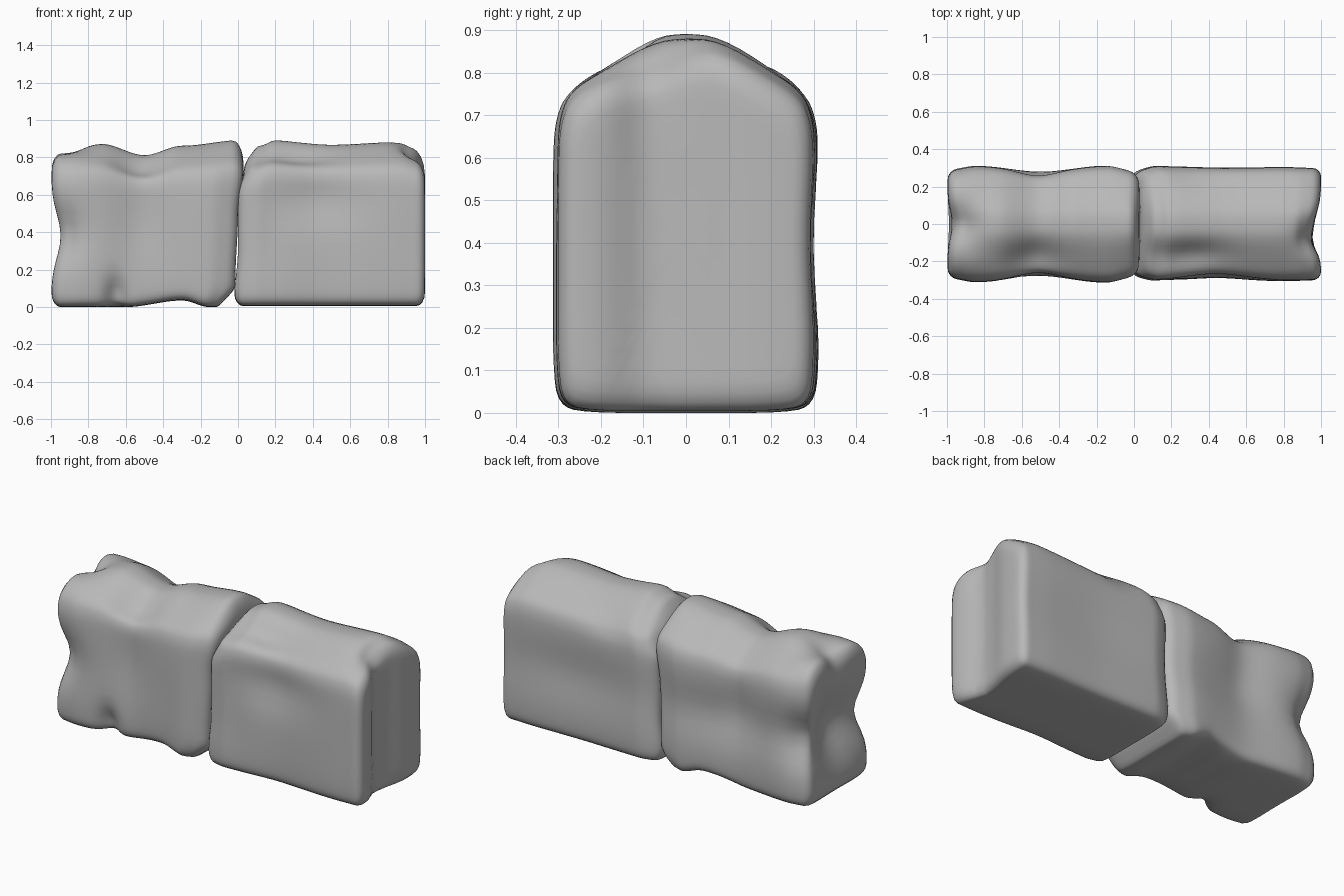
import bpy
import bmesh
from math import exp, sin, cos, pi
from mathutils import Vector

cube = bpy.data.objects.get("Cube")
if cube:
    bpy.data.objects.remove(cube, do_unlink=True)

stone = bpy.data.materials.new("grey stone")
stone.use_nodes = True
colour = (0.48, 0.48, 0.48, 1)
stone.diffuse_color = colour
stone.node_tree.nodes["Principled BSDF"].inputs["Base Color"].default_value = colour

MIDDLE = 0.42


def interp(points, v):
    """Eased interpolation through sorted (position, value) pairs."""
    if v <= points[0][0]:
        return points[0][1]
    for (a, p), (b, q) in zip(points, points[1:]):
        if v <= b:
            t = (v - a) / (b - a)
            return p + (q - p) * t * t * (3 - 2 * t)
    return points[-1][1]


def round_profile():
    """Closed cross-section with a ridged top, corners cut smooth."""
    half = [(0.24, 0), (0.295, 0.02), (0.308, 0.1), (0.308, 0.35), (0.308, 0.62),
            (0.3, 0.7), (0.275, 0.755), (0.2, 0.805), (0.08, 0.875)]
    loop = [(0, 0)] + half + [(0, 0.885)] + [(-y, z) for y, z in reversed(half)]
    for _ in range(2):
        cut = []
        for (a, b), (c, d) in zip(loop, loop[1:] + loop[:1]):
            cut.append((a * .75 + c * .25, b * .75 + d * .25))
            cut.append((a * .25 + c * .75, b * .25 + d * .75))
        loop = cut
    return loop


PROFILE = round_profile()


def build_block(name, x0, x1, bevel, top, base, depth, lean, dents):
    # Each end is a flat cap of shrinking rings inside a rounded edge:
    # (distance from the end, scale, inset)
    end = [(0, s, bevel) for s in (0.04, 0.2, 0.35, 0.5, 0.65, 0.8, 0.9)]
    for i in range(5):
        a = pi / 2 * i / 4
        end.append((bevel * (1 - cos(a)), 1, bevel * (1 - sin(a))))
    steps = 46
    span = x1 - x0 - 2 * bevel
    stations = [(x0 + o, s, i) for o, s, i in end]
    stations += [(x0 + bevel + span * k / steps, 1, 0) for k in range(1, steps)]
    stations += [(x1 - o, s, i) for o, s, i in reversed(end)]

    bm = bmesh.new()
    rings = []
    for x, s, inset in stations:
        ring = []
        near = max(0, 1 - abs(x) / 0.3)
        for y, z in PROFILE:
            z += (interp(top, x) - 0.88) * max(0, (z - MIDDLE) / 0.46)
            z += interp(base, x) * max(0, 1 - z / MIDDLE)
            y *= interp(depth, x) / 0.305
            y *= s * (1 - inset / 0.3)
            # The rounding is taller than it is wide
            z = MIDDLE + (z - MIDDLE) * s * (1 - 1.6 * inset / 0.44)
            p = Vector((x + interp(lean, z) * near, y, z))
            push = Vector()
            for centre, radius, move in dents:
                d = sum(((p[i] - centre[i]) / radius[i]) ** 2 for i in range(3))
                push += Vector(move) * exp(-d)
            ring.append(bm.verts.new(p + push))
        rings.append(ring)
    n = len(PROFILE)
    for a, b in zip(rings, rings[1:]):
        for i in range(n):
            j = (i + 1) % n
            bm.faces.new((a[i], a[j], b[j], b[i]))
    bm.faces.new(rings[0])
    bm.faces.new(rings[-1])
    bmesh.ops.recalc_face_normals(bm, faces=bm.faces)
    for f in bm.faces:
        f.smooth = True
    mesh = bpy.data.meshes.new(name)
    bm.to_mesh(mesh)
    bm.free()
    mesh.materials.append(stone)
    bpy.context.collection.objects.link(bpy.data.objects.new(name, mesh))


# Heavily worn block: pinched outer end with four lobes, chipped front edge
build_block(
    "worn_block", -1.0, 0.0, 0.05,
    top=[(-1, 0.85), (-0.93, 0.845), (-0.73, 0.87), (-0.5, 0.81), (-0.3, 0.86), (0, 0.89)],
    base=[(-0.6, 0), (-0.3, 0.035), (-0.1, 0)],
    depth=[(-1, 0.29), (-0.85, 0.31), (-0.5, 0.28), (-0.15, 0.31), (0, 0.28)],
    lean=[(0, -0.08), (0.12, -0.015), (0.5, 0), (0.75, 0.03), (0.87, 0.02)],
    dents=[
        # End waist, hollow and top saddle
        ((-1, 0, 0.38), (0.12, 2, 0.16), (0.05, 0, 0)),
        ((-1, 0, 0.4), (0.15, 0.14, 0.25), (0.05, 0, 0)),
        ((-1, 0, 0.84), (0.13, 0.1, 0.15), (0.03, 0, -0.07)),
        # Raised top corners and pinched sides of the end
        ((-0.94, 0.22, 0.78), (0.13, 0.11, 0.13), (0, 0, 0.04)),
        ((-0.92, -0.22, 0.78), (0.13, 0.11, 0.13), (0, 0, 0.03)),
        ((-0.98, -0.3, 0.4), (0.16, 0.15, 0.14), (0, 0.06, 0)),
        ((-0.98, 0.3, 0.4), (0.16, 0.15, 0.14), (0, -0.06, 0)),
        # Front chips and the recessed front strip
        ((-0.53, -0.2, 0.79), (0.14, 0.1, 0.1), (0, 0.01, -0.035)),
        ((-0.65, -0.3, 0.05), (0.06, 0.12, 0.1), (0, 0.05, 0.02)),
        ((-0.52, -0.3, 0.48), (0.14, 0.15, 0.25), (0, 0.025, 0)),
        # Waist along the back, crossed by an upright valley
        ((-0.45, 0.3, 0.4), (0.5, 0.15, 0.14), (0, -0.03, 0)),
        ((-0.52, 0.3, 0.55), (0.12, 0.15, 0.25), (0, -0.02, 0)),
    ])

# Squarer block with a sloped ridge and a vertical groove in its outer end
build_block(
    "square_block", 0.0, 1.0, 0.045,
    top=[(0, 0.83), (0.06, 0.86), (0.17, 0.888), (0.5, 0.865), (0.87, 0.88), (1, 0.85)],
    base=[(0, 0.005), (1, 0.005)],
    depth=[(0, 0.28), (0.12, 0.308), (0.5, 0.3), (0.8, 0.303), (1, 0.297)],
    lean=[(0.05, -0.02), (0.3, 0), (0.6, 0.0), (0.72, 0.03), (0.87, 0.07)],
    dents=[
        # End groove, steep towards the front and shallow towards the back
        ((1, -0.1, 0.45), (0.12, 0.07, 1.2), (-0.035, 0, 0)),
        ((1, 0, 0.45), (0.12, 0.1, 1.2), (-0.035, 0, 0)),
        ((1, -0.08, 0.86), (0.12, 0.1, 0.12), (-0.01, 0, -0.05)),
        # Trench behind the front top edge and hollows in the front
        ((0.28, -0.17, 0.8), (0.2, 0.08, 0.12), (0, 0.01, -0.035)),
        ((0.42, -0.3, 0.57), (0.26, 0.15, 0.13), (0, 0.03, 0)),
        ((0.42, -0.3, 0.4), (0.2, 0.2, 2), (0, 0.015, 0)),
        ((0.15, -0.3, 0.35), (0.12, 0.15, 0.25), (0, 0.015, 0)),
        # Waist along the back and a dip in its top slope
        ((0.5, 0.3, 0.4), (0.5, 0.15, 0.15), (0, -0.02, 0)),
        ((0.3, 0.26, 0.74), (0.15, 0.1, 0.08), (0, -0.01, -0.015)),
    ])
